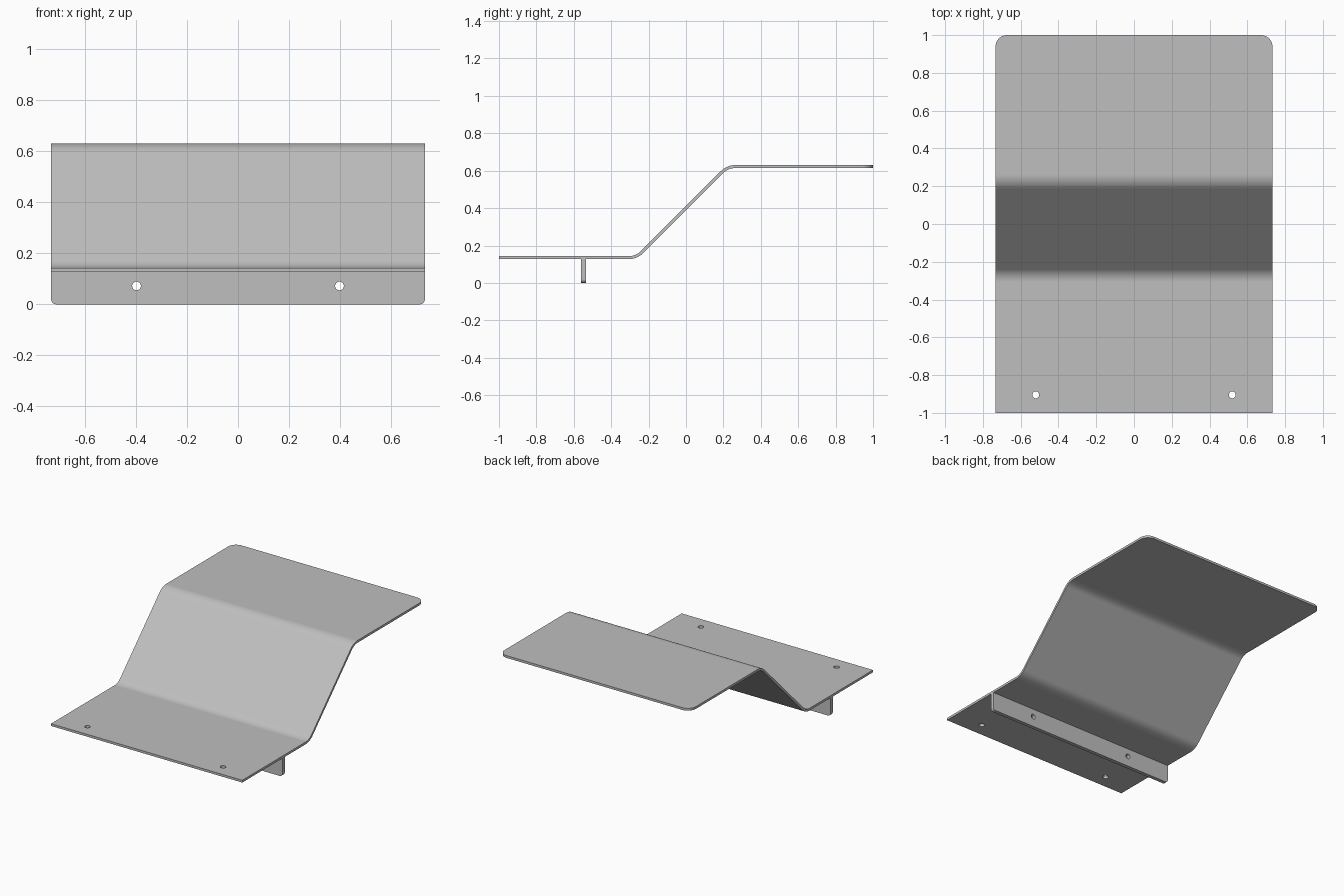
import bpy, bmesh
from math import sin, cos, tan, radians, pi

if "Cube" in bpy.data.objects:
    bpy.data.objects.remove(bpy.data.objects["Cube"], do_unlink=True)

HALF_WIDTH = 0.733
THICK = 0.016
LOW, HIGH = 0.135, 0.622          # mid-heights of the two flat runs
BEND_RADIUS, BEND_ANGLE, STEPS = 0.1, radians(45), 10

grey = bpy.data.materials.new("light grey metal")
grey.use_nodes = True
colour = (0.52, 0.52, 0.52, 1)
grey.diffuse_color = colour
grey.node_tree.nodes["Principled BSDF"].inputs["Base Color"].default_value = colour


def make_object(name, bm):
    bmesh.ops.recalc_face_normals(bm, faces=bm.faces)
    mesh = bpy.data.meshes.new(name)
    bm.to_mesh(mesh)
    bm.free()
    mesh.materials.append(grey)
    obj = bpy.data.objects.new(name, mesh)
    bpy.context.collection.objects.link(obj)
    return obj


def extrude_profile(profile):
    """Sweep a closed (y, z) outline across the full width."""
    bm = bmesh.new()
    face = bm.faces.new([bm.verts.new((-HALF_WIDTH, y, z)) for y, z in profile])
    result = bmesh.ops.extrude_face_region(bm, geom=[face])
    moved = [v for v in result["geom"] if isinstance(v, bmesh.types.BMVert)]
    bmesh.ops.translate(bm, verts=moved, vec=(2 * HALF_WIDTH, 0, 0))
    return bm


def round_edges(bm, rule, radius):
    edges = [e for e in bm.edges if rule(e.verts[0].co, e.verts[1].co)]
    bmesh.ops.bevel(bm, geom=edges, offset=radius, segments=8, profile=0.5,
                    affect='EDGES')


def drill(obj, places, rotation, radius):
    """Cut a round hole at each place, then tidy the shading."""
    bpy.context.view_layer.objects.active = obj
    for place in places:
        bpy.ops.mesh.primitive_cylinder_add(vertices=32, radius=radius, depth=0.1,
                                            location=place, rotation=rotation)
        cutter = bpy.context.object
        cutter.hide_render = True
        cutter.data.materials.append(grey)
        bpy.context.view_layer.objects.active = obj
        cut = obj.modifiers.new("hole", 'BOOLEAN')
        cut.operation, cut.solver, cut.object = 'DIFFERENCE', 'EXACT', cutter
        bpy.ops.object.modifier_apply(modifier=cut.name)
        bpy.data.objects.remove(cutter, do_unlink=True)
    bpy.ops.object.select_all(action='DESELECT')
    obj.select_set(True)
    bpy.ops.object.shade_smooth_by_angle(angle=radians(30))
    weighted = obj.modifiers.new("flat normals", 'WEIGHTED_NORMAL')
    weighted.keep_sharp = True


# Stepped plate: mid-line as (y, z, slope angle), thickened to both sides
tangent = BEND_RADIUS * tan(BEND_ANGLE / 2)
low_bend, high_bend = -0.265 - tangent, 0.222 + tangent
angles = [BEND_ANGLE * i / STEPS for i in range(STEPS + 1)]
path = [(-1, LOW, 0)]
path += [(low_bend + BEND_RADIUS * sin(a), LOW + BEND_RADIUS * (1 - cos(a)), a)
         for a in angles]
path += [(high_bend - BEND_RADIUS * sin(a), HIGH - BEND_RADIUS * (1 - cos(a)), a)
         for a in reversed(angles)]
path.append((1, HIGH, 0))


def offset(distance):
    return [(y - distance * sin(a), z + distance * cos(a)) for y, z, a in path]


bm = extrude_profile(offset(THICK / 2) + offset(-THICK / 2)[::-1])
round_edges(bm, lambda a, b: min(a.y, b.y) > 0.99 and abs(a.z - b.z) > 0.01, 0.06)
plate = make_object("stepped_plate", bm)
drill(plate, [(x, -0.905, LOW) for x in (-0.52, 0.52)], (0, 0, 0), 0.018)

# Mounting flange hanging below the lower run
front, back, top = -0.561, -0.535, LOW - THICK / 2
bm = extrude_profile([(front, 0), (back, 0), (back, top), (front, top)])
round_edges(bm, lambda a, b: max(a.z, b.z) < 0.01 and abs(a.y - b.y) > 0.01, 0.02)
flange = make_object("mounting_flange", bm)
drill(flange, [(x, (front + back) / 2, 0.072) for x in (-0.398, 0.398)],
      (pi / 2, 0, 0), 0.017)
